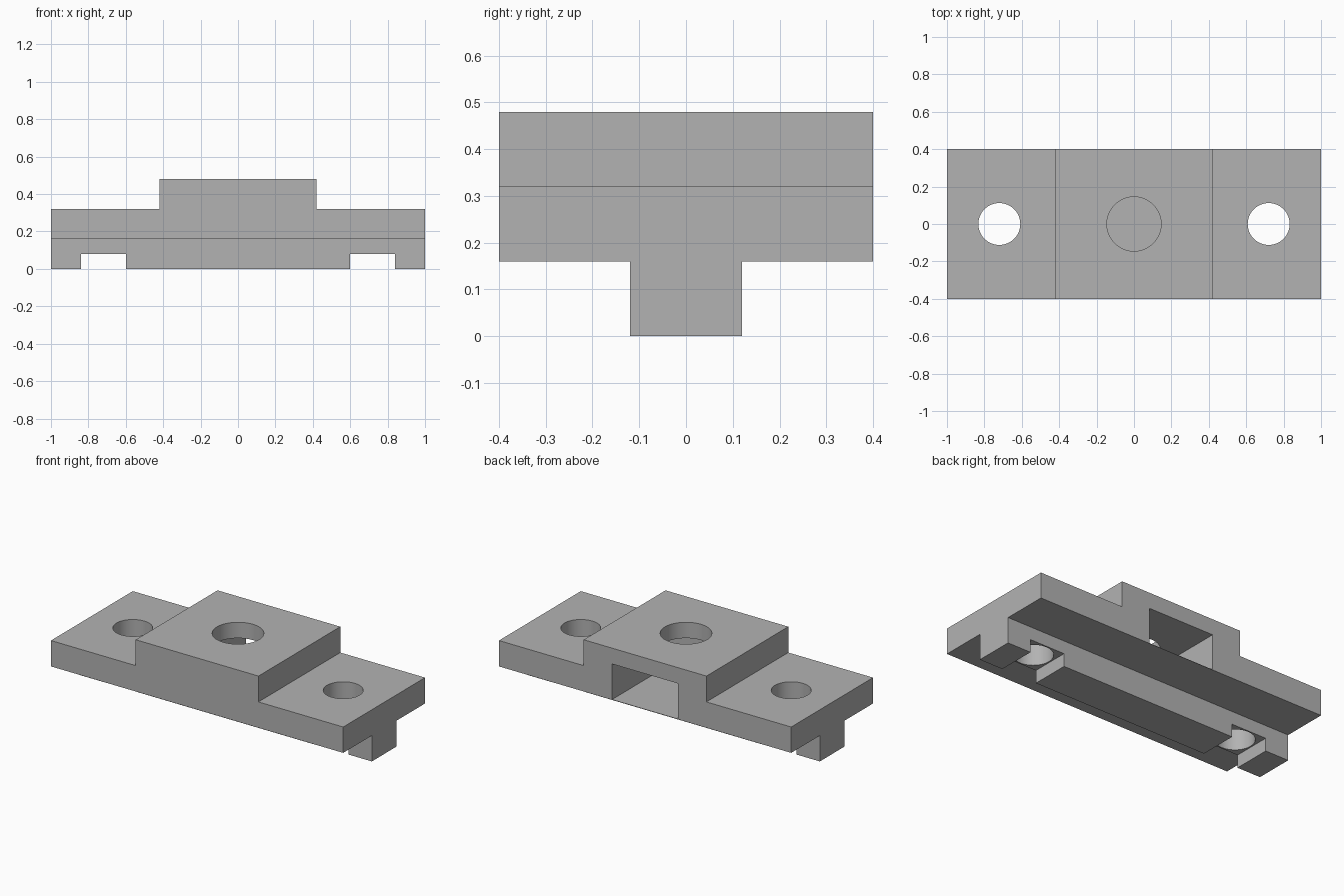
import bpy
import bmesh
import math
from mathutils import Vector

if "Cube" in bpy.data.objects:
    bpy.data.objects.remove(bpy.data.objects["Cube"], do_unlink=True)

grey = bpy.data.materials.new("plain grey")
grey.use_nodes = True
grey.diffuse_color = (0.45, 0.45, 0.45, 1)
grey.node_tree.nodes["Principled BSDF"].inputs["Base Color"].default_value = grey.diffuse_color


def prism(name, outline, direction):
    """Extrude a closed flat outline along a direction."""
    bm = bmesh.new()
    face = bm.faces.new([bm.verts.new(p) for p in outline])
    result = bmesh.ops.extrude_face_region(bm, geom=[face])
    verts = [v for v in result["geom"] if isinstance(v, bmesh.types.BMVert)]
    bmesh.ops.translate(bm, verts=verts, vec=Vector(direction))
    bmesh.ops.recalc_face_normals(bm, faces=bm.faces)
    mesh = bpy.data.meshes.new(name)
    bm.to_mesh(mesh)
    bm.free()
    mesh.materials.append(grey)
    obj = bpy.data.objects.new(name, mesh)
    bpy.context.collection.objects.link(obj)
    return obj


def side_profile(name, half, depth):
    """Mirror a right-hand x, z profile and extrude it across the depth."""
    points = half + [(-x, z) for x, z in reversed(half)]
    return prism(name, [(x, -depth / 2, z) for x, z in points], (0, depth, 0))


def hole(name, x, radius, bottom, top):
    angles = [math.tau * i / 64 for i in range(64)]
    ring = [(x + radius * math.cos(a), radius * math.sin(a), bottom) for a in angles]
    return prism(name, ring, (0, 0, top - bottom))


def combine(target, tool, operation):
    mod = target.modifiers.new(tool.name, "BOOLEAN")
    mod.operation = operation
    mod.solver = "EXACT"
    mod.object = tool
    bpy.context.view_layer.objects.active = target
    bpy.ops.object.modifier_apply(modifier=mod.name)
    bpy.data.objects.remove(tool, do_unlink=True)


# Stepped plate and the notched rail beneath it
plate = side_profile("mounting_plate",
                     [(1, 0.16), (1, 0.32), (0.42, 0.32), (0.42, 0.48)], 0.8)
rail = side_profile("guide_rail",
                    [(0.6, 0), (0.6, 0.08), (0.84, 0.08), (0.84, 0), (1, 0), (1, 0.2)], 0.24)
combine(plate, rail, "UNION")

# Nut slot open at the back, with a six-sided inner end and a thin floor
half_width = 0.226
point = half_width / math.cos(math.pi / 6)
slot_outline = [(half_width, 0.5), (half_width, -point / 2), (0, -point),
                (-half_width, -point / 2), (-half_width, 0.5)]
slot = prism("nut_slot", [(x, y, 0.162) for x, y in slot_outline], (0, 0, 0.22))
combine(plate, slot, "DIFFERENCE")

# Central bolt hole into the slot, and a through hole at each end
combine(plate, hole("bolt_hole", 0, 0.145, 0.3, 0.6), "DIFFERENCE")
for side in (-1, 1):
    combine(plate, hole("end_hole", side * 0.72, 0.112, -0.1, 0.6), "DIFFERENCE")

bpy.ops.object.select_all(action="DESELECT")
plate.select_set(True)
bpy.context.view_layer.objects.active = plate
bpy.ops.object.shade_smooth_by_angle(angle=math.radians(30))
